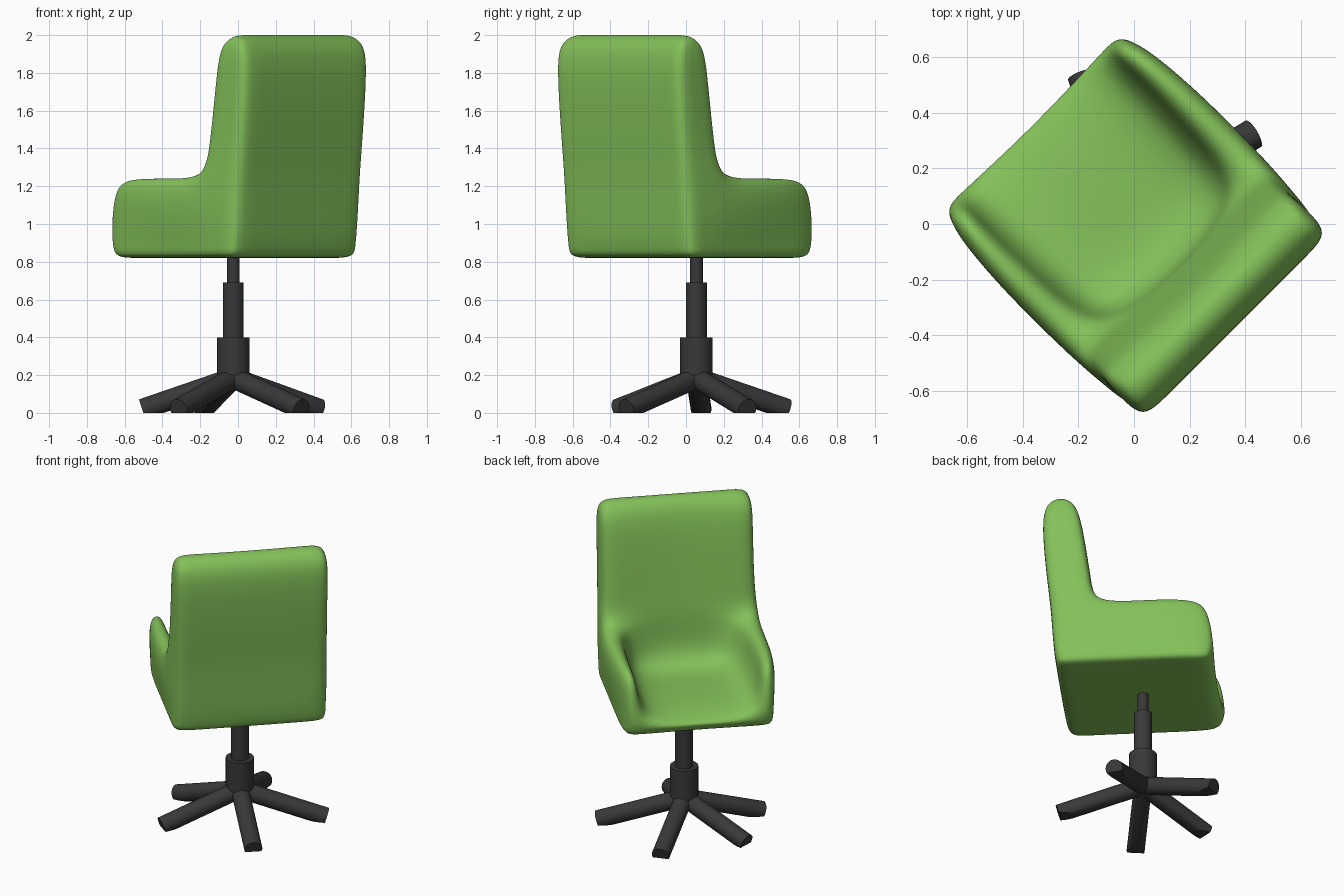
import bpy, bmesh, math
from mathutils import Vector, Matrix

if "Cube" in bpy.data.objects:
    bpy.data.objects.remove(bpy.data.objects["Cube"])


def material(name, rgb):
    m = bpy.data.materials.new(name)
    m.diffuse_color = (*rgb, 1)
    m.use_nodes = True
    m.node_tree.nodes["Principled BSDF"].inputs["Base Color"].default_value = m.diffuse_color
    return m


GREEN = material("green_fabric", (0.23, 0.53, 0.10))
DARK = material("dark_metal", (0.04, 0.04, 0.04))


def make_object(name, bm, mat):
    bmesh.ops.recalc_face_normals(bm, faces=bm.faces[:])
    me = bpy.data.meshes.new(name)
    bm.to_mesh(me)
    bm.free()
    me.materials.append(mat)
    ob = bpy.data.objects.new(name, me)
    bpy.context.collection.objects.link(ob)
    return ob


# Upholstered shell: cage of filled grid cells (side, depth, height), subdivided
BACK = [-0.43, -0.445, -0.46, -0.475, -0.495, -0.53, -0.51]      # rear face per height
REST = [-0.20, -0.20, -0.20, -0.20, -0.225, -0.275, -0.315]      # backrest front per height
FRONT = [0.49, 0.52, 0.525, 0.485]                               # arm front per height
HEIGHT = [0.82, 0.89, 1.05, 1.25, 1.42, 1.80, 1.96]
BOW = [0.475, 0.485, 0.50, 0.505, 0.49, 0.455]                   # outer half width per depth
INNER = [0.36, 0.36, 0.355, 0.37, 0.38, 0.37]                    # arm inside per depth
SEAT = [0.95, 0.95, 0.95, 0.95, 0.94, 0.90]                      # seat height per depth


def filled(i, j, k):
    if not (0 <= i < 4 and 0 <= j < 5 and 0 <= k < 6):
        return False
    if j < 2:
        return True                       # backrest
    return k < (3 if i in (0, 3) else 2)  # arms or seat


def cage_point(i, j, k):
    b, r = BACK[k], REST[k]
    f = [b, (b + r) / 2, r, 0.10, 0.36, FRONT[min(k, 3)]][j]
    z = HEIGHT[k]
    sign = (i > 2) - (i < 2)
    if i in (0, 4):
        s = sign * (BOW[j] if k in (2, 3) else min(BOW[j], 0.475))
    else:
        s = sign * INNER[j]
        if k == 2:
            z = SEAT[j]
        elif k == 1:
            z = 0.87
        if j == 5 and i == 2:
            f -= 0.015
    if i == 2 and j == 2 and k >= 2:
        f -= 0.03                         # hollow of the backrest
    if k == 6 and j == 1:
        z = 2.02                          # rounded crest
    if k == 3 and j == 5:
        z = 1.21                          # rounded arm end
    return Vector((s, f, z))


bm = bmesh.new()
verts = {}


def vert(key):
    if key not in verts:
        verts[key] = bm.verts.new(cage_point(*key))
    return verts[key]


for i in range(4):
    for j in range(5):
        for k in range(6):
            if not filled(i, j, k):
                continue
            cell = (i, j, k)
            for axis in range(3):
                for step in (0, 1):
                    n = list(cell)
                    n[axis] += 1 if step else -1
                    if filled(*n):
                        continue
                    a, b = [x for x in range(3) if x != axis]
                    quad = []
                    for da, db in ((0, 0), (1, 0), (1, 1), (0, 1)):
                        p = list(cell)
                        p[axis] += step
                        p[a] += da
                        p[b] += db
                        quad.append(vert(tuple(p)))
                    bm.faces.new(quad)
bmesh.ops.rotate(bm, verts=bm.verts[:], cent=(0, 0, 0),
                 matrix=Matrix.Rotation(math.radians(45), 3, 'Z'))
shell = make_object("seat_shell", bm, GREEN)
for p in shell.data.polygons:
    p.use_smooth = True
sub = shell.modifiers.new("smooth", 'SUBSURF')
sub.levels = sub.render_levels = 4

# Base: stepped column and five sloping legs
HUB = Vector((-0.025, 0.055, 0))


def rod(name, start, end, radius):
    bm = bmesh.new()
    d = end - start
    mat = (Matrix.Translation((start + end) / 2)
           @ d.to_track_quat('Z', 'Y').to_matrix().to_4x4())
    bmesh.ops.create_cone(bm, cap_ends=True, segments=32, radius1=radius,
                          radius2=radius, depth=d.length, matrix=mat)
    # trim flat on the floor
    bmesh.ops.bisect_plane(bm, geom=bm.verts[:] + bm.edges[:] + bm.faces[:],
                           plane_co=(0, 0, 0), plane_no=(0, 0, -1), clear_outer=True)
    rim = [e for e in bm.edges if e.is_boundary]
    if rim:
        bmesh.ops.holes_fill(bm, edges=rim, sides=0)
    ob = make_object(name, bm, DARK)
    bpy.ops.object.select_all(action='DESELECT')
    ob.select_set(True)
    bpy.context.view_layer.objects.active = ob
    bpy.ops.object.shade_smooth_by_angle(angle=math.radians(35))


for name, z0, z1, r in (("column_top", 0.6, 0.86, 0.034),
                        ("column_middle", 0.35, 0.69, 0.055),
                        ("column_bottom", 0.2, 0.4, 0.086)):
    rod(name, HUB + Vector((0, 0, z0)), HUB + Vector((0, 0, z1)), r)

TIPS = [(0.43, 0.325), (-0.185, 0.535), (-0.505, 0.08), (-0.315, -0.36), (0.335, -0.315)]
for n, (x, y) in enumerate(TIPS):
    rod(f"leg_{n + 1}", HUB + Vector((0, 0, 0.185)), Vector((x, y, 0.02)), 0.055)
